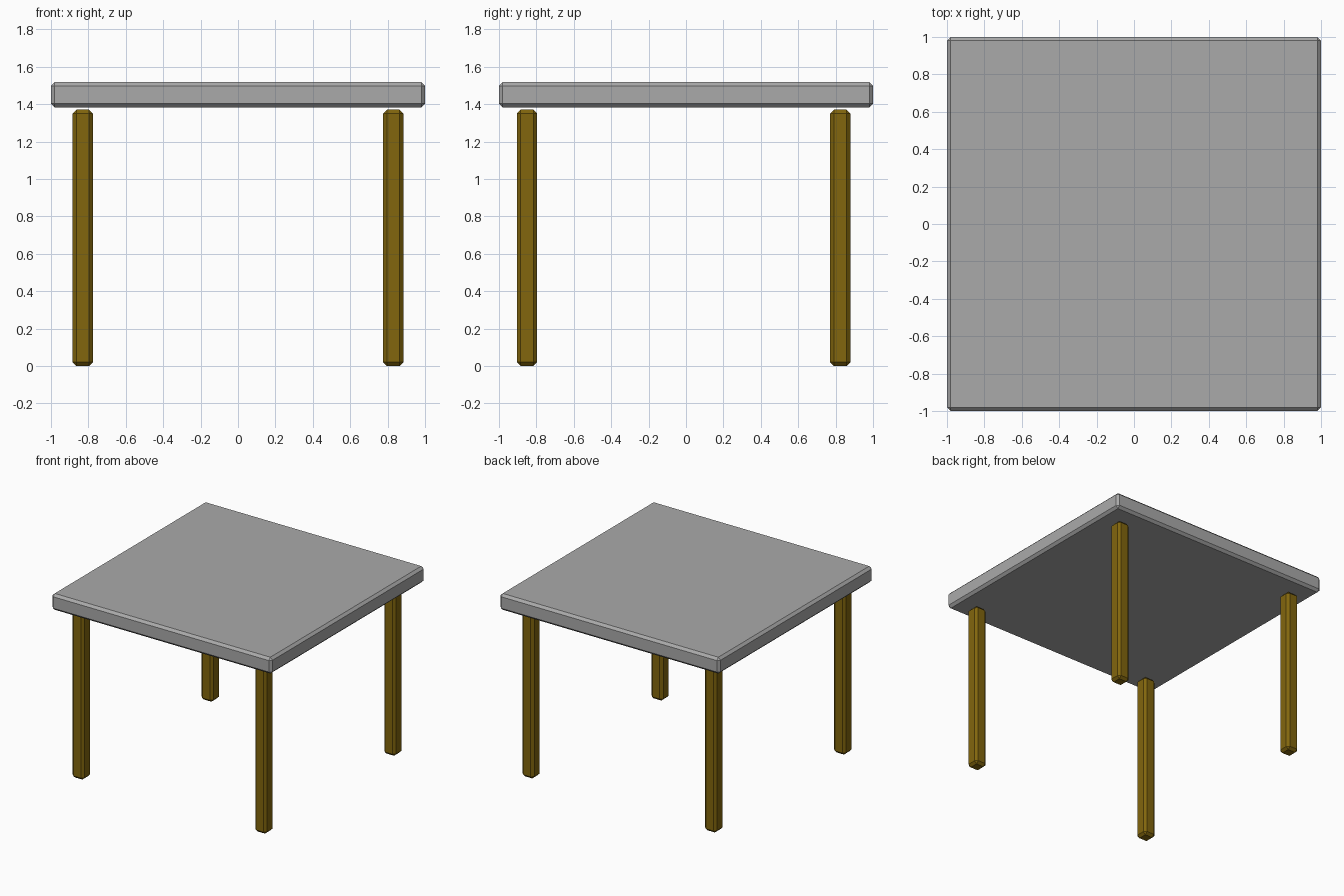
import bpy
import bmesh

if "Cube" in bpy.data.objects:
    bpy.data.objects.remove(bpy.data.objects["Cube"])


def material(name, color):
    m = bpy.data.materials.new(name)
    m.diffuse_color = (*color, 1.0)
    m.use_nodes = True
    m.node_tree.nodes["Principled BSDF"].inputs["Base Color"].default_value = m.diffuse_color
    return m


def chamfered_box(name, lo, hi, chamfer, mat):
    """Box between two corners with flat chamfered edges."""
    bm = bmesh.new()
    bmesh.ops.create_cube(bm, size=1.0)
    for v in bm.verts:
        v.co = [hi[i] if v.co[i] > 0 else lo[i] for i in range(3)]
    bmesh.ops.bevel(bm, geom=bm.edges[:], offset=chamfer, segments=1,
                    affect='EDGES', profile=0.5)
    bmesh.ops.recalc_face_normals(bm, faces=bm.faces[:])
    mesh = bpy.data.meshes.new(name)
    bm.to_mesh(mesh)
    bm.free()
    mesh.materials.append(mat)
    obj = bpy.data.objects.new(name, mesh)
    bpy.context.collection.objects.link(obj)
    return obj


grey = material("grey top", (0.40, 0.40, 0.40))
brown = material("brown wood", (0.223, 0.133, 0.004))

# Table top
chamfered_box("table_top", (-1, -1, 1.383), (1, 1, 1.517), 0.02, grey)

# Four legs, ending just below the top
HALF = 0.054
for side, x in (("left", -0.83), ("right", 0.83)):
    for end, y in (("front", -0.85), ("back", 0.825)):
        chamfered_box(f"{end}_{side}_leg", (x - HALF, y - HALF, 0),
                      (x + HALF, y + HALF, 1.37), 0.02, brown)
